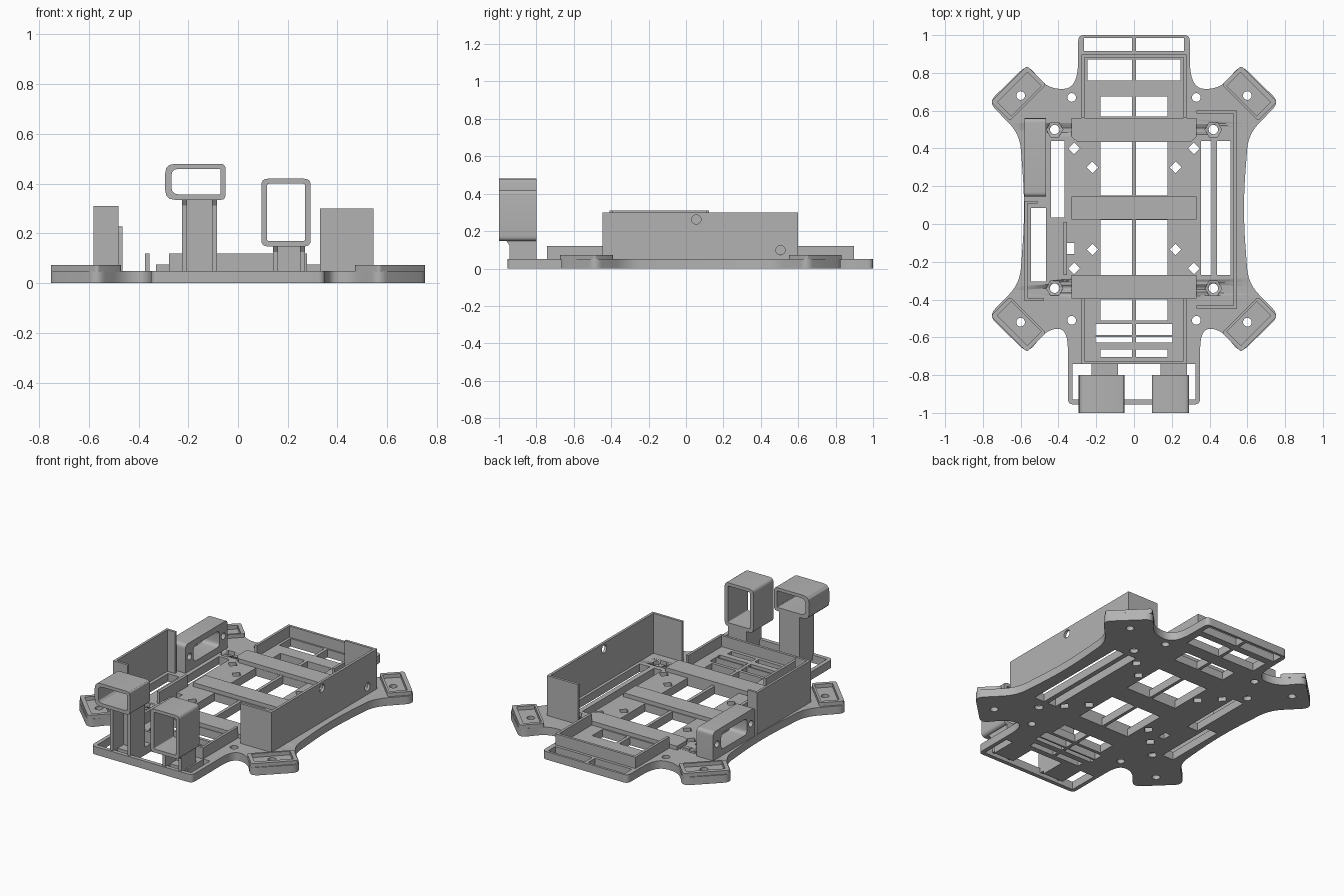
import bpy, bmesh, math
from mathutils import Vector

if "Cube" in bpy.data.objects:
    bpy.data.objects.remove(bpy.data.objects["Cube"], do_unlink=True)

grey = bpy.data.materials.new("plain grey")
grey.use_nodes = True
grey.diffuse_color = (0.45, 0.45, 0.45, 1)
grey.node_tree.nodes["Principled BSDF"].inputs["Base Color"].default_value = (0.45, 0.45, 0.45, 1)


def rect(u0, u1, v0, v1):
    return [(u0, v0), (u1, v0), (u1, v1), (u0, v1)]


def ring(u, v, r, n=20, turn=0.0):
    return [(u + r * math.cos(turn + math.tau * i / n),
             v + r * math.sin(turn + math.tau * i / n)) for i in range(n)]


def rounded(points, steps=6):
    """Round each (u, v, reach) corner with a small curve."""
    out = []
    for i, (u, v, reach) in enumerate(points):
        c = Vector((u, v))
        p = Vector(points[i - 1][:2]) - c
        q = Vector(points[(i + 1) % len(points)][:2]) - c
        a = c + p.normalized() * min(reach, p.length * 0.49)
        b = c + q.normalized() * min(reach, q.length * 0.49)
        for k in range(steps + 1):
            t = k / steps
            out.append(tuple(a * (1 - t) ** 2 + c * 2 * t * (1 - t) + b * t * t))
    return out


def soft(u0, u1, v0, v1, r, steps=4):
    return rounded([(u, v, r) for u, v in rect(u0, u1, v0, v1)], steps)


def prism(name, loops, lo, hi, axis="z"):
    """Extrude an outline (first loop) with holes (other loops) along an axis."""
    curve = bpy.data.curves.new(name, "CURVE")
    curve.dimensions = "2D"
    curve.fill_mode = "BOTH"
    curve.extrude = (hi - lo) / 2
    for loop in loops:
        s = curve.splines.new("POLY")
        s.points.add(len(loop) - 1)
        for p, (u, v) in zip(s.points, loop):
            p.co = (u, v, 0, 1)
        s.use_cyclic_u = True
    temp = bpy.data.objects.new("outline", curve)
    bpy.context.collection.objects.link(temp)
    dg = bpy.context.evaluated_depsgraph_get()
    mesh = bpy.data.meshes.new_from_object(temp.evaluated_get(dg))
    bpy.data.objects.remove(temp, do_unlink=True)
    mid = (lo + hi) / 2
    for vert in mesh.vertices:
        u, v, w = vert.co
        w += mid
        vert.co = {"z": (u, v, w), "y": (u, w, v), "x": (w, u, v)}[axis]
    bm = bmesh.new()
    bm.from_mesh(mesh)
    bmesh.ops.remove_doubles(bm, verts=bm.verts, dist=1e-5)
    bmesh.ops.recalc_face_normals(bm, faces=bm.faces)
    bm.to_mesh(mesh)
    bm.free()
    mesh.materials.clear()
    mesh.materials.append(grey)
    obj = bpy.data.objects.new(name, mesh)
    bpy.context.collection.objects.link(obj)
    bpy.ops.object.select_all(action="DESELECT")
    obj.select_set(True)
    bpy.context.view_layer.objects.active = obj
    bpy.ops.object.shade_smooth_by_angle(angle=math.radians(30))
    return obj


BASE = 0.05
EMBED = 0.045

# Base plate outline, one side then mirrored
side = [(0.295, 1.0, 0.03), (0.297, 0.715, 0.16), (0.455, 0.715, 0.07),
        (0.565, 0.845, 0.05), (0.77, 0.645, 0.05), (0.605, 0.475, 0.08),
        (0.575, 0.08, 0.36), (0.605, -0.315, 0.08), (0.77, -0.485, 0.05),
        (0.565, -0.685, 0.05), (0.455, -0.555, 0.07), (0.35, -0.555, 0.11),
        (0.35, -0.955, 0.03)]
outline = rounded(side + [(-x, y, r) for x, y, r in reversed(side)])

# Windows, paired about the centre rib
holes = []
for reach, y0, y1 in [(0.265, 0.915, 0.985), (0.245, 0.76, 0.87), (0.178, 0.57, 0.675),
                      (0.178, 0.15, 0.433), (0.178, -0.27, 0.02), (0.178, -0.51, -0.40),
                      (0.205, -0.588, -0.53), (0.205, -0.628, -0.598),
                      (0.178, -0.705, -0.665)]:
    holes += [rect(0.01, reach, y0, y1), rect(-reach, -0.01, y0, y1)]
# Side slots
holes += [rect(-0.44, -0.367, 0.035, 0.44), rect(-0.545, -0.467, -0.305, 0.085),
          rect(0.355, 0.41, -0.27, 0.44), rect(0.44, 0.51, -0.27, 0.44),
          rect(-0.355, -0.315, -0.16, -0.1)]
# Front opening with two bridges for the posts
holes.append([(-0.325, -0.93), (0.325, -0.93), (0.325, -0.74), (0.28, -0.74),
              (0.28, -0.9), (0.14, -0.9), (0.14, -0.74), (-0.085, -0.74),
              (-0.085, -0.9), (-0.225, -0.9), (-0.225, -0.74), (-0.325, -0.74)])
# Screw holes and diamond holes
nuts = [(s * 0.42, y) for s in (-1, 1) for y in (0.5, -0.34)]
for s in (-1, 1):
    for x, y in [(0.6, 0.68), (0.6, -0.52), (0.33, 0.67), (0.33, -0.51)]:
        holes.append(ring(s * x, y, 0.023))
    for x, y in [(0.317, 0.4), (0.22, 0.3), (0.22, -0.135), (0.317, -0.235)]:
        holes.append(ring(s * x, y, 0.031, 4))
holes += [ring(x, y, 0.025) for x, y in nuts]
plate = prism("base_plate", [outline] + holes, 0, BASE)

# Hexagonal nut recesses
for x, y in nuts:
    cutter = prism("nut_cutter", [ring(x, y, 0.044, 6)], 0.025, 0.1)
    cutter.hide_render = True
    cutter.hide_set(True)
    cut = plate.modifiers.new("nut_recess", "BOOLEAN")
    cut.operation = "DIFFERENCE"
    cut.solver = "EXACT"
    cut.object = cutter

# Rimmed pads on the four arms
h = math.sqrt(0.5)
for sx in (-1, 1):
    for sy, cy in ((1, 0.68), (-1, -0.52)):
        def turn(loop):
            return [(sx * (0.6 + (u + v) * h), cy + sy * (u - v) * h) for u, v in loop]
        prism("arm_pad_rim", [turn(soft(-0.055, 0.088, -0.135, 0.135, 0.015)),
                              turn(rect(-0.042, 0.062, -0.112, 0.112))], EMBED, 0.073)

# Cross bars
prism("back_cross_bar", [[(-0.30, 0.435), (0.30, 0.435), (0.33, 0.46), (0.33, 0.56),
                          (-0.33, 0.56), (-0.33, 0.46)]], EMBED, 0.075)
prism("middle_cross_bar", [rect(-0.33, 0.33, 0.025, 0.145)], EMBED, 0.075)
prism("front_cross_bar", [rect(-0.33, 0.33, -0.395, -0.27)], EMBED, 0.075)

# Low trays, open towards the middle
for name, s, y_in, y_out in [("back_tray", 1, 0.56, 0.897), ("front_tray", -1, -0.395, -0.742)]:
    t = 0.016
    prism(name, [[(-0.277, y_in), (-0.277, y_out), (0.277, y_out), (0.277, y_in),
                  (0.277 - t, y_in), (0.277 - t, y_out - s * t),
                  (t - 0.277, y_out - s * t), (t - 0.277, y_in)]], EMBED, 0.12)

# Tall wall on the left: end returns and a drilled long side
prism("left_wall", [rect(-0.447, 0.6, EMBED, 0.3), ring(0.055, 0.262, 0.025),
                    ring(0.505, 0.098, 0.025)], 0.528, 0.544, "x")
for y in (-0.447, 0.584):
    prism("left_wall_return", [rect(0.33, 0.53, y, y + 0.016)], EMBED, 0.3)

# Bracket on the right
prism("right_bracket", [[(-0.58, -0.408), (-0.48, -0.408), (-0.48, -0.393),
                         (-0.565, -0.393), (-0.565, 0.108), (-0.512, 0.108),
                         (-0.512, 0.123), (-0.58, 0.123)]], EMBED, 0.31)

# Slotted block on the right
block = rounded([(0.145, EMBED, 0), (0.56, EMBED, 0), (0.56, 0.227, 0.025), (0.145, 0.227, 0.025)])
prism("slotted_block", [block, soft(0.225, 0.48, 0.09, 0.19, 0.025),
                        ring(0.185, 0.14, 0.02), ring(0.52, 0.14, 0.02)], -0.58, -0.465, "x")

# Small divider
prism("small_divider", [rect(-0.373, -0.355, -0.27, 0.01)], EMBED, 0.12)

# Front holders: a frame on a channel-shaped post
right_frame = rounded([(-0.293, 0.335, 0.04), (-0.05, 0.335, 0.02),
                       (-0.05, 0.48, 0.02), (-0.293, 0.48, 0.04)], 3)
right_open = rounded([(-0.268, 0.357, 0.03), (-0.07, 0.357, 0.008),
                      (-0.07, 0.46, 0.008), (-0.268, 0.46, 0.03)], 3)
prism("right_frame", [right_frame, right_open], -1.0, -0.8, "y")
prism("left_frame", [soft(0.094, 0.292, 0.148, 0.42, 0.025),
                     soft(0.117, 0.27, 0.17, 0.4, 0.008)], -1.0, -0.8, "y")
for name, x0, x1, top in [("right_post", -0.225, -0.085, 0.342), ("left_post", 0.14, 0.27, 0.155)]:
    prism(name, [rect(x0, x1, 0.02, top)], -0.84, -0.8, "y")
    cheek = [(-0.8, 0.02), (-0.945, 0.02), (-0.945, top - 0.03), (-0.965, top), (-0.8, top)]
    for x in (x0, x1 - 0.02):
        prism(name + "_cheek", [cheek], x, x + 0.02, "x")
